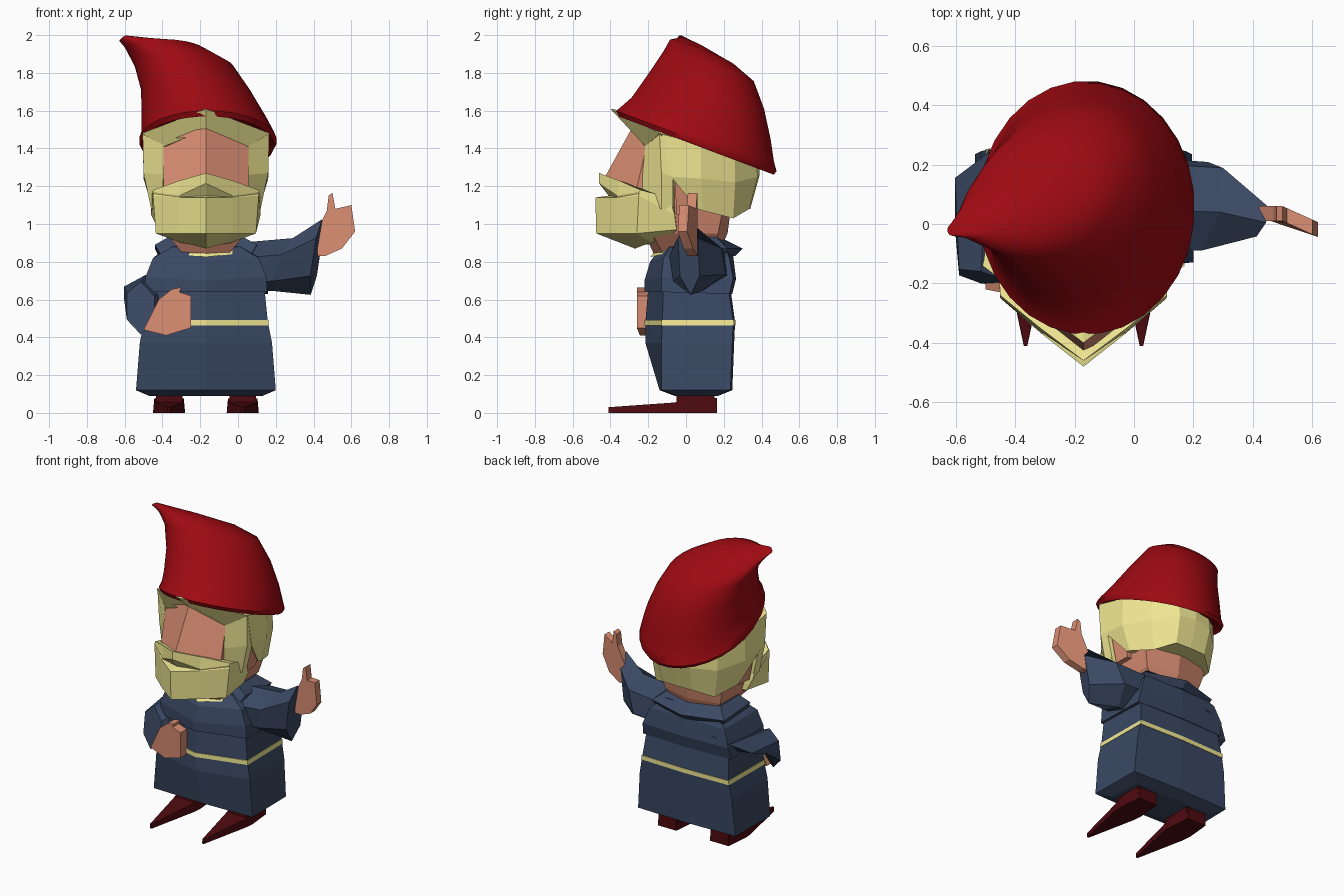
import bpy, bmesh, math
from mathutils import Vector

CX = -0.17  # symmetry plane of the body


def material(name, rgb):
    m = bpy.data.materials.new(name)
    m.diffuse_color = (*rgb, 1)
    return m


NAVY = material("navy_cloth", (0.042, 0.066, 0.125))
YELLOW = material("yellow", (0.87, 0.80, 0.29))
SKIN = material("skin", (0.70, 0.27, 0.17))
RED = material("red_felt", (0.34, 0.003, 0.006))
MAROON = material("dark_red_leather", (0.075, 0.003, 0.005))


def loft(name, rows, mat, smooth=False):
    """Skin a stack of equal-length closed rings and cap both ends."""
    bm = bmesh.new()
    rings = [[bm.verts.new(p) for p in row] for row in rows]
    n = len(rings[0])
    for a, b in zip(rings, rings[1:]):
        for i in range(n):
            j = (i + 1) % n
            bm.faces.new((a[i], a[j], b[j], b[i]))
    bm.faces.new(rings[0])
    bm.faces.new(rings[-1])
    bmesh.ops.recalc_face_normals(bm, faces=bm.faces)
    me = bpy.data.meshes.new(name)
    bm.to_mesh(me)
    bm.free()
    me.materials.append(mat)
    ob = bpy.data.objects.new(name, me)
    bpy.context.collection.objects.link(ob)
    if smooth:
        bpy.context.view_layer.objects.active = ob
        ob.select_set(True)
        bpy.ops.object.shade_smooth_by_angle(angle=math.radians(50))
        ob.select_set(False)
    return ob


def sym(name, half_rows, mat):
    """Loft rings given as right halves, front centre to back centre."""
    rows = []
    for h in half_rows:
        right = [(CX + x, y, z) for x, y, z in h]
        left = [(CX - x, y, z) for x, y, z in h[-2:0:-1]]
        rows.append(right + left)
    return loft(name, rows, mat)


def hexes(name, levels, mat):
    """Six-sided sections: z, half width, front centre, front corner, back corner, back centre."""
    return sym(name, [[(0, f, z), (w, fc, z), (w * .985, bc, z), (0, b, z)]
                      for z, w, f, fc, bc, b in levels], mat)


def ovals(name, rings, n, mat, smooth=False):
    """Oval sections: centre, first radius vector, second radius vector."""
    rows = []
    for c, u, v in rings:
        c, u, v = Vector(c), Vector(u), Vector(v)
        rows.append([c + u * math.cos(t) + v * math.sin(t)
                     for t in (math.tau * (i + 0.5) / n for i in range(n))])
    return loft(name, rows, mat, smooth)


def plate(name, outline, y_of_x, thick, mat):
    """Extrude an x-z outline in y with a slanting midplane."""
    return loft(name, [[(x, y_of_x(x) + s * thick, z) for x, z in outline]
                       for s in (-1, 1)], mat)


# Robe, belt and cape
hexes("robe", [(0.09, 0.30, -0.06, -0.05, 0.17, 0.17),
               (0.12, 0.37, -0.14, -0.13, 0.235, 0.245),
               (0.37, 0.35, -0.215, -0.13, 0.245, 0.255),
               (0.48, 0.328, -0.215, -0.125, 0.25, 0.26),
               (0.66, 0.31, -0.20, -0.12, 0.225, 0.235)], NAVY)
hexes("belt", [(0.463, 0.334, -0.219, -0.129, 0.253, 0.263),
               (0.492, 0.330, -0.219, -0.129, 0.253, 0.263)], YELLOW)
sym("cape", [[(0, -.22, .64), (.325, -.13, .64), (.33, .23, .63), (0, .245, .63)],
             [(0, -.22, .70), (.32, -.13, .72), (.32, .25, .71), (0, .265, .71)],
             [(0, -.19, .80), (.28, -.12, .82), (.28, .23, .82), (0, .25, .83)],
             [(0, -.14, .87), (.18, -.08, .88), (.18, .20, .90), (0, .22, .90)]], NAVY)
sym("collar", [[(0, -.10, .84), (.24, -.08, .84), (.25, .20, .83), (0, .26, .83)],
               [(0, -.08, .86), (.27, -.06, .89), (.27, .22, .87), (0, .30, .87)],
               [(0, -.05, .88), (.20, -.04, .93), (.20, .16, .93), (0, .18, .93)]], NAVY)
sym("neck_trim", [[(0, -.19, .825), (.14, -.125, .84), (.12, .0, .84), (0, .0, .84)],
                  [(0, -.15, .87), (.14, -.10, .88), (.12, .0, .88), (0, .0, .88)]], YELLOW)

# Sleeves
ovals("raised_sleeve", [((.0, .07, .77), (0, .17, .02), (0, -.02, .13)),
                        ((.24, .06, .785), (.04, .16, .02), (.05, -.02, .14)),
                        ((.415, .015, .825), (.02, .06, .0), (.03, -.01, .20))], 6, NAVY)
ovals("lowered_sleeve", [((-.37, .08, .76), (.10, 0, .12), (0, .17, 0)),
                         ((-.49, .07, .66), (.13, 0, .03), (0, .17, .07)),
                         ((-.515, -.18, .555), (.085, -.02, -.01), (0, .02, .14))], 6, NAVY)

# Hands
plate("raised_hand", [(.42, .83), (.42, .97), (.47, 1.07), (.48, 1.15), (.50, 1.165),
                      (.515, 1.08), (.60, 1.10), (.62, .96), (.55, .87), (.46, .83)],
      lambda x: 0.035 - max(0, x - .5) * .45, 0.025, SKIN)
plate("lowered_hand", [(-.50, .44), (-.38, .41), (-.25, .45), (-.25, .62), (-.31, .64),
                       (-.30, .665), (-.35, .655), (-.42, .60)],
      lambda x: -0.225 + max(0, -.3 - x) * .2, 0.035, SKIN)

# Head, big nose and ears
hexes("head", [(0.84, 0.12, -0.17, -0.12, 0.15, 0.17),
               (0.95, 0.21, -0.22, -0.18, 0.17, 0.22),
               (1.10, 0.25, -0.20, -0.18, 0.20, 0.24),
               (1.40, 0.24, -0.20, -0.18, 0.20, 0.24)], SKIN)
sym("nose", [[(0, -.445, 1.22), (.225, -.27, 1.15), (.2, 0, 1.15), (0, 0, 1.15)],
             [(0, -.28, 1.52), (.225, -.205, 1.43), (.2, 0, 1.40), (0, 0, 1.40)]], SKIN)
hexes("ears", [(1.05, 0.27, -0.05, -0.05, 0.05, 0.06),
               (1.25, 0.305, -0.06, -0.06, 0.09, 0.09)], SKIN)

# Brow, hair, sideburns and beard
sym("brow", [[(0, -.345, 1.60), (.27, -.09, 1.505), (.26, .1, 1.44), (0, .1, 1.44)],
             [(0, -.40, 1.61), (.34, -.14, 1.48), (.28, .1, 1.42), (0, .1, 1.42)],
             [(0, -.28, 1.50), (.225, -.215, 1.41), (.2, .1, 1.35), (0, .1, 1.35)]], YELLOW)
sym("back_hair", [
    [(0, 0, 1.44), (.335, -.13, 1.475), (.325, .08, 1.43), (.245, .26, 1.36), (.12, .37, 1.32), (0, .39, 1.32)],
    [(0, 0, 1.26), (.33, -.08, 1.25), (.33, .08, 1.24), (.25, .26, 1.22), (.12, .38, 1.25), (0, .39, 1.26)],
    [(0, .06, 1.08), (.28, .06, 1.08), (.28, .09, 1.07), (.22, .25, 1.03), (.11, .335, 1.08), (0, .34, 1.08)]],
    YELLOW)
for side, s in (("left", -1), ("right", 1)):
    loft(side + "_sideburn", [[(CX + s * x, y, z) for x, y, z in row] for row in (
        [(.335, -.14, 1.475), (.225, -.215, 1.42), (.20, -.05, 1.40), (.325, -.03, 1.40)],
        [(.33, -.13, 1.27), (.225, -.23, 1.26), (.20, -.05, 1.25), (.325, -.07, 1.25)],
        [(.29, -.13, 1.08), (.23, -.23, 1.10), (.20, -.05, 1.05), (.28, -.07, 1.06)])], YELLOW)
sym("beard", [
    [(0, -.27, .87), (.07, -.22, .89), (.13, -.18, .90), (.13, -.1, .91), (0, -.1, .90)],
    [(0, -.475, .95), (.14, -.37, .95), (.265, -.26, .95), (.25, -.05, .97), (0, -.05, .95)],
    [(0, -.48, 1.14), (.14, -.37, 1.14), (.28, -.25, 1.15), (.29, -.06, 1.05), (0, -.05, 1.05)],
    [(0, -.41, 1.15), (.14, -.36, 1.143), (.28, -.25, 1.16), (.29, -.07, 1.08), (0, -.05, 1.08)],
    [(0, -.46, 1.215), (.14, -.365, 1.15), (.28, -.25, 1.17), (.29, -.08, 1.11), (0, -.05, 1.1)],
    [(0, -.46, 1.27), (.14, -.355, 1.23), (.28, -.24, 1.18), (.29, -.09, 1.14), (0, -.05, 1.15)]],
    YELLOW)

# Floppy hat leaning to one side, with a small rolled brim
ovals("hat", [((-.16, .055, 1.45), (.32, 0, 0), (0, .38, -.14)),
              ((-.16, .055, 1.415), (.352, 0, 0), (0, .413, -.155)),
              ((-.16, .055, 1.44), (.365, 0, 0), (0, .427, -.16)),
              ((-.16, .06, 1.475), (.352, 0, 0), (.005, .408, -.145)),
              ((-.18, .08, 1.56), (.33, 0, 0), (.02, .37, -.11)),
              ((-.22, .105, 1.70), (.29, 0, 0), (.045, .31, -.09)),
              ((-.285, .12, 1.835), (.255, 0, .01), (.07, .24, -.08)),
              ((-.37, .09, 1.905), (.20, 0, .02), (.075, .175, -.07)),
              ((-.49, .04, 1.945), (.10, 0, .02), (.05, .09, -.035)),
              ((-.61, -.02, 1.982), (.018, 0, .014), (0, .02, -.008))], 28, RED, True)

# Pointed shoes with ankles
for side, s in (("left", -1), ("right", 1)):
    fx = CX + s * 0.195
    loft(side + "_shoe", [[(fx - w, y, 0), (fx + w, y, 0), (fx + w * .92, y, h), (fx - w * .92, y, h)]
                          for y, w, h in ((.165, .07, .08), (.0, .085, .075),
                                          (-.06, .08, .055), (-.41, .006, .03))], MAROON)
    loft(side + "_ankle", [[(fx + a * .07, y, z) for a, y in ((-1, -.05), (1, -.05), (1, .15), (-1, .15))]
                           for z in (.04, .13)], MAROON)
